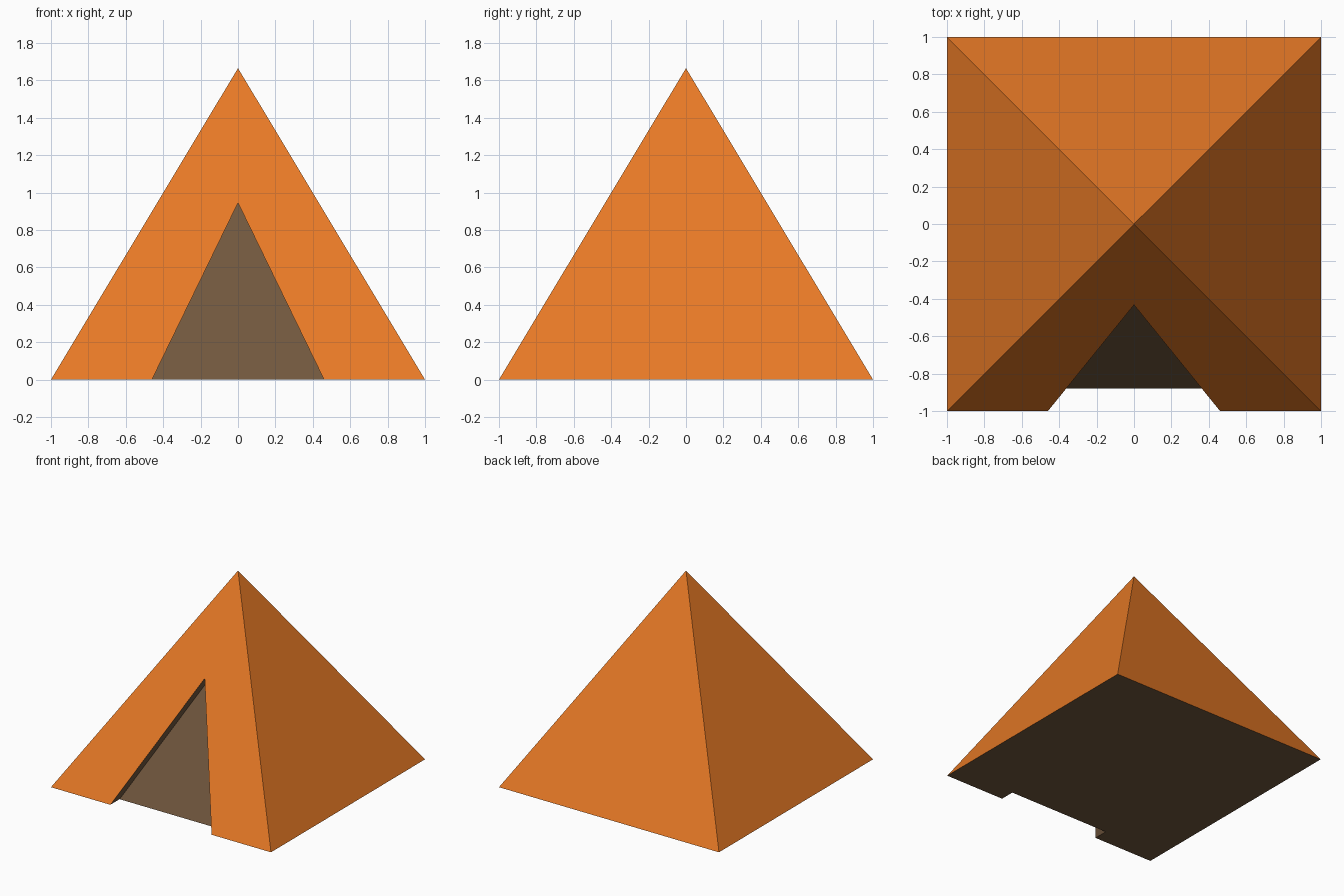
import bpy, bmesh
from mathutils import Vector

if "Cube" in bpy.data.objects:
    bpy.data.objects.remove(bpy.data.objects["Cube"])

HEIGHT = 1.665      # apex of the tent
DOOR_W = 0.46       # half width of the doorway
DOOR_H = 0.945      # top of the doorway
DEPTH = 0.12        # how far the doorway is recessed


def material(name, rgb):
    m = bpy.data.materials.new(name)
    m.diffuse_color = (*rgb, 1)
    m.use_nodes = True
    m.node_tree.nodes["Principled BSDF"].inputs["Base Color"].default_value = m.diffuse_color
    return m


def build(name, faces, mat):
    """Make a flat-shaded object from lists of corner points."""
    bm = bmesh.new()
    for pts in faces:
        bm.faces.new([bm.verts.new(p) for p in pts])
    bmesh.ops.remove_doubles(bm, verts=bm.verts, dist=1e-5)
    bmesh.ops.triangulate(bm, faces=[f for f in bm.faces if len(f.verts) > 4])
    me = bpy.data.meshes.new(name)
    bm.to_mesh(me)
    bm.free()
    me.materials.append(mat)
    ob = bpy.data.objects.new(name, me)
    bpy.context.collection.objects.link(ob)
    return ob


orange = material("orange canvas", (0.807, 0.195, 0.0194))
brown = material("dark brown", (0.165, 0.095, 0.048))

# Key points: base corners, apex, and doorway outline on the sloping front
fl, fr, br, bl = (Vector(p) for p in ((-1, -1, 0), (1, -1, 0), (1, 1, 0), (-1, 1, 0)))
apex = Vector((0, 0, HEIGHT))
door = [Vector((-DOOR_W, -1, 0)),
        Vector((0, -1 + DOOR_H / HEIGHT, DOOR_H)),
        Vector((DOOR_W, -1, 0))]
inner = [p + Vector((0, DEPTH, 0)) for p in door]

# Canvas: three plain sides and the front split around the doorway
build("tent_canvas", [
    (fr, br, apex), (br, bl, apex), (bl, fl, apex),
    (fl, door[0], door[1], apex), (door[2], fr, apex, door[1]),
], orange)

# Recessed doorway: back panel and two reveals
build("doorway", [
    (inner[0], inner[2], inner[1]),
    (door[0], inner[0], inner[1], door[1]),
    (door[1], inner[1], inner[2], door[2]),
], brown)

# Floor with the doorway notch left open
build("tent_floor", [
    (fl, bl, inner[0], door[0]),
    (bl, br, inner[2], inner[0]),
    (br, fr, door[2], inner[2]),
], brown)
